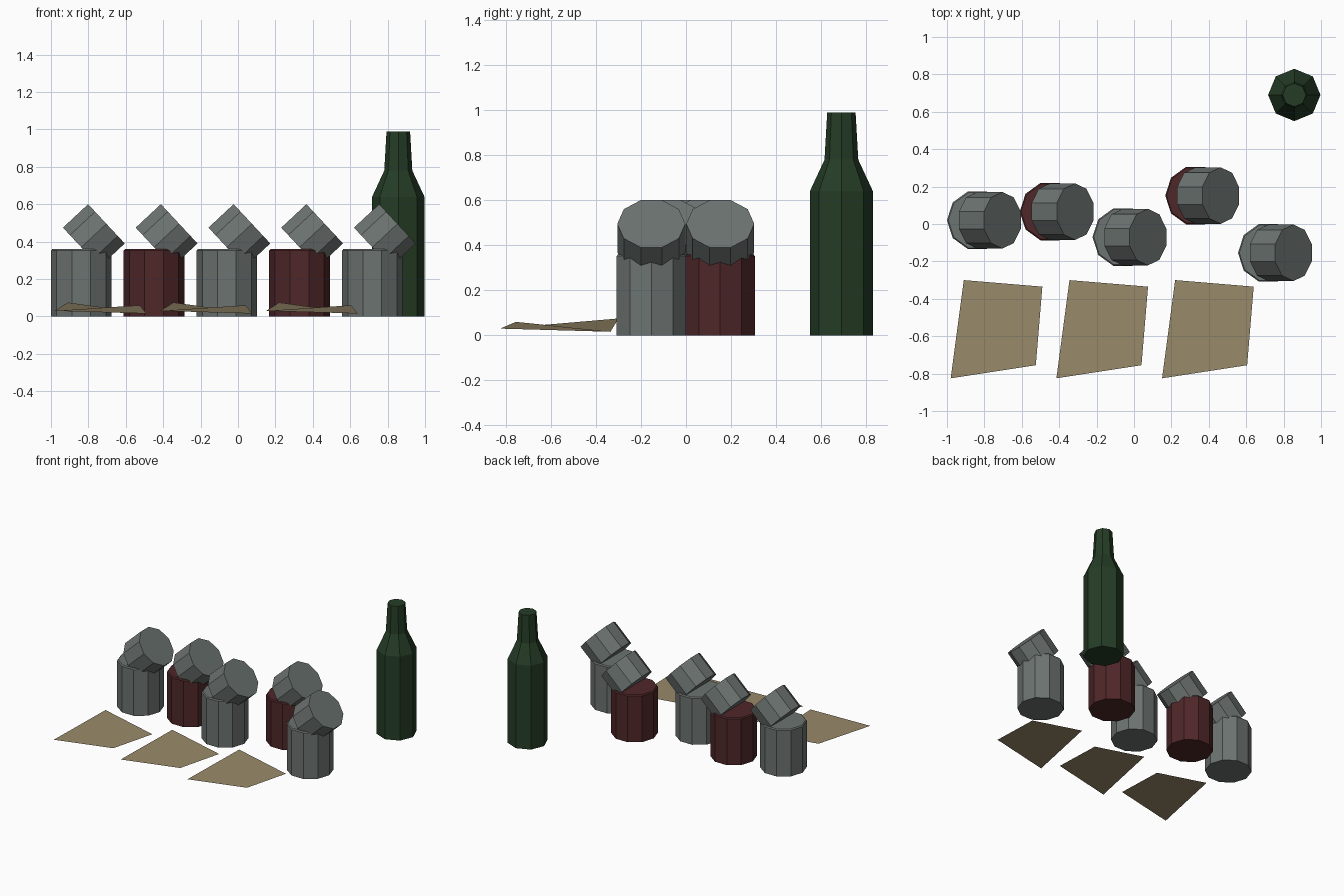
import bpy, bmesh, math
from mathutils import Matrix, Vector

if "Cube" in bpy.data.objects:
    bpy.data.objects.remove(bpy.data.objects["Cube"])


def material(name, rgb):
    m = bpy.data.materials.new(name)
    m.diffuse_color = (*rgb, 1.0)
    m.use_nodes = True
    m.node_tree.nodes["Principled BSDF"].inputs["Base Color"].default_value = m.diffuse_color
    return m


GREY = material("grey_metal", (0.15, 0.172, 0.163))
RED = material("dark_red", (0.078, 0.020, 0.022))
GREEN = material("bottle_green", (0.018, 0.046, 0.019))
CARD = material("tan_card", (0.32, 0.255, 0.145))


def add_object(name, bm, mat):
    mesh = bpy.data.meshes.new(name)
    bm.to_mesh(mesh)
    bm.free()
    mesh.materials.append(mat)
    obj = bpy.data.objects.new(name, mesh)
    bpy.context.collection.objects.link(obj)
    return obj


def lathe(name, profile, sides, mat, matrix, start=0.0):
    """Closed faceted solid from a (radius, height) profile."""
    bm = bmesh.new()
    rings = []
    for r, z in profile:
        angles = [start + 2 * math.pi * i / sides for i in range(sides)]
        rings.append([bm.verts.new(matrix @ Vector((r * math.cos(a), r * math.sin(a), z)))
                      for a in angles])
    for low, high in zip(rings, rings[1:]):
        for i in range(sides):
            j = (i + 1) % sides
            bm.faces.new((low[i], low[j], high[j], high[i]))
    bm.faces.new(rings[0][::-1])
    bm.faces.new(rings[-1])
    return add_object(name, bm, mat)


# Cans: upright body with a bent-over upper half
can_y = [0.02, 0.066, -0.07, 0.152, -0.154]
tilt = Matrix.Rotation(math.radians(47), 4, 'Y')
for n, y in enumerate(can_y):
    x = -0.838 + 0.389 * n
    lathe(f"can_body_{n + 1}", [(0.162, 0), (0.162, 0.352), (0.155, 0.36)], 10,
          RED if n % 2 else GREY, Matrix.Translation((x, y, 0)))
    lathe(f"can_bent_top_{n + 1}", [(0.151, 0), (0.151, 0.184)], 10, GREY,
          Matrix.Translation((x, y, 0.37)) @ tilt, math.pi / 2)

# Bottle
lathe("bottle", [(0.14, 0), (0.14, 0.64), (0.075, 0.78), (0.063, 0.99)], 8,
      GREEN, Matrix.Translation((0.857, 0.69, 0)))

# Warped card sheets
corners = [(-0.98, -0.825, 0.03), (-0.525, -0.755, 0.06),
           (-0.49, -0.335, 0.016), (-0.91, -0.30, 0.075)]
for n in range(3):
    bm = bmesh.new()
    bm.faces.new([bm.verts.new((x + 0.565 * n, y, z)) for x, y, z in corners])
    add_object(f"card_sheet_{n + 1}", bm, CARD)
